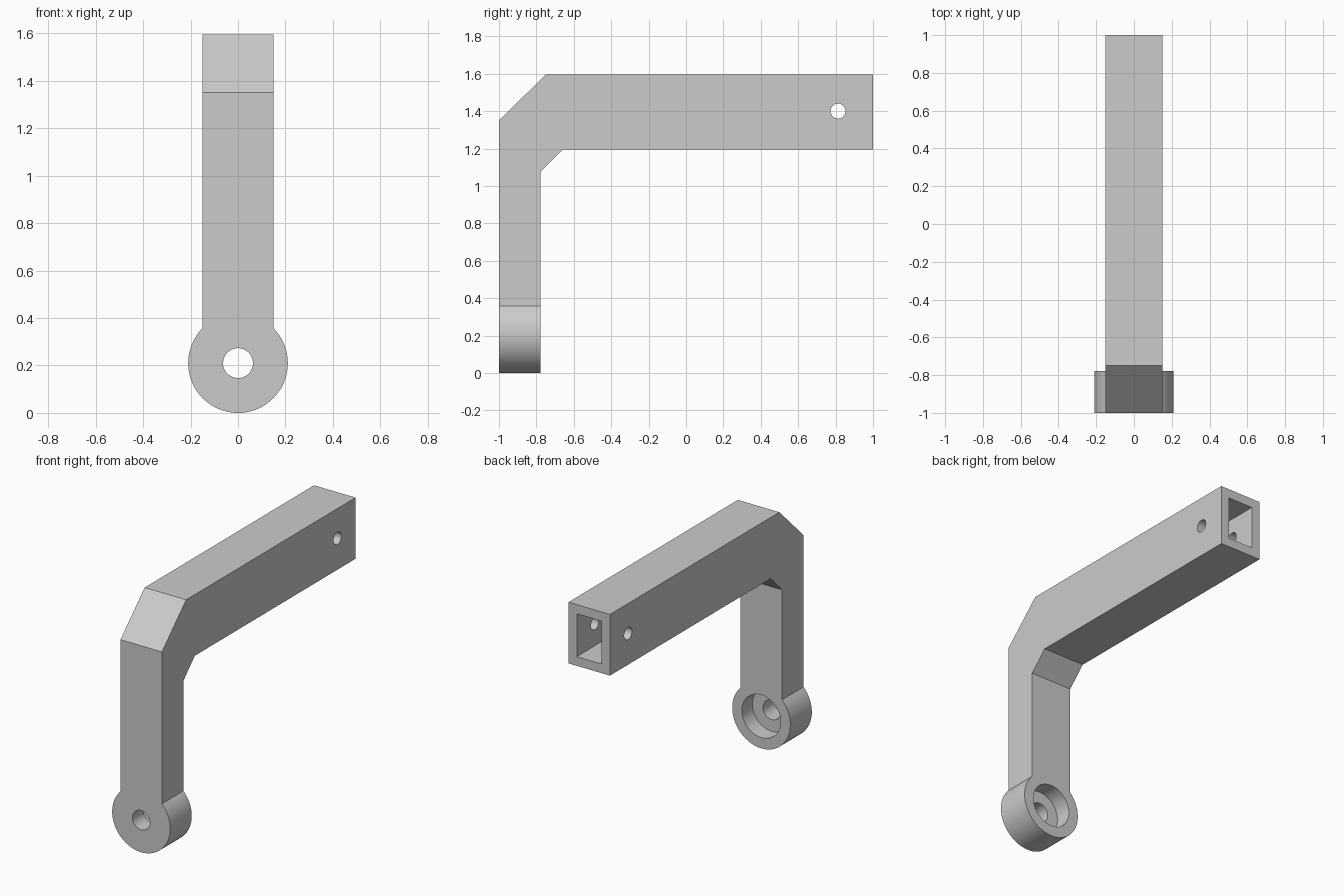
import bpy
import bmesh
import math
from mathutils import Vector, Matrix

if "Cube" in bpy.data.objects:
    bpy.data.objects.remove(bpy.data.objects["Cube"], do_unlink=True)

WIDTH = 0.3
FRONT, BACK, LEG_BACK = -1.0, 1.0, -0.778
EYE_R = 0.21

grey = bpy.data.materials.new("plain grey")
grey.use_nodes = True
colour = (0.6, 0.6, 0.6, 1)
grey.diffuse_color = colour
grey.node_tree.nodes["Principled BSDF"].inputs["Base Color"].default_value = colour


def add_object(name, bm):
    bmesh.ops.recalc_face_normals(bm, faces=bm.faces)
    mesh = bpy.data.meshes.new(name)
    bm.to_mesh(mesh)
    bm.free()
    mesh.materials.append(grey)
    obj = bpy.data.objects.new(name, mesh)
    bpy.context.collection.objects.link(obj)
    return obj


def extrude(name, points, direction):
    """Solid made by sweeping a closed outline along a direction."""
    bm = bmesh.new()
    face = bm.faces.new([bm.verts.new(p) for p in points])
    swept = bmesh.ops.extrude_face_region(bm, geom=[face], use_keep_orig=True)
    verts = [v for v in swept["geom"] if isinstance(v, bmesh.types.BMVert)]
    bmesh.ops.translate(bm, verts=verts, vec=direction)
    return add_object(name, bm)


def cylinder(name, centre, radius, length, axis):
    bm = bmesh.new()
    turn = Vector((0, 0, 1)).rotation_difference(Vector(axis)).to_matrix().to_4x4()
    bmesh.ops.create_cone(bm, cap_ends=True, segments=64, radius1=radius, radius2=radius,
                          depth=length, matrix=Matrix.Translation(centre) @ turn)
    return add_object(name, bm)


def box(name, centre, size):
    bm = bmesh.new()
    bmesh.ops.create_cube(bm, size=1, matrix=Matrix.Translation(centre) @ Matrix.Diagonal((*size, 1)))
    return add_object(name, bm)


def cut(obj, cutter):
    """Subtract the cutter, then discard it."""
    cutter.hide_render = True
    mod = obj.modifiers.new("cut", "BOOLEAN")
    mod.operation, mod.solver, mod.object = "DIFFERENCE", "EXACT", cutter
    bpy.ops.object.select_all(action="DESELECT")
    bpy.context.view_layer.objects.active = obj
    obj.select_set(True)
    bpy.ops.object.modifier_apply(modifier=mod.name)
    bpy.data.objects.remove(cutter, do_unlink=True)


# Bent arm: upright leg, chamfered elbow and long horizontal tube
half = WIDTH / 2
chord = math.sqrt(EYE_R ** 2 - half ** 2)
leg_bottom = EYE_R + chord
profile = [(FRONT, leg_bottom), (FRONT, 1.35), (-0.75, 1.595), (BACK, 1.595),
           (BACK, 1.195), (-0.66, 1.195), (LEG_BACK, 1.077), (LEG_BACK, leg_bottom)]
arm = extrude("bent_arm", [(-half, y, z) for y, z in profile], (WIDTH, 0, 0))

# Rectangular socket in the rear end and the cross pin hole
cut(arm, box("socket_cutter", (0, BACK - 0.15, 1.395), (0.18, 0.5, 0.28)))
cut(arm, cylinder("pin_cutter", (0, 0.813, 1.4), 0.04, 1, (1, 0, 0)))

# Round eye at the foot, flattened where it meets the leg
start = math.atan2(chord, half)
sweep = math.pi + 2 * start
steps = 72
angles = [start - sweep * i / steps for i in range(steps + 1)]
rim = [(EYE_R * math.cos(a), FRONT, EYE_R + EYE_R * math.sin(a)) for a in angles]
eye = extrude("pivot_eye", rim, (0, LEG_BACK - FRONT, 0))

# Through hole and wider recess from behind
cut(eye, cylinder("hole_cutter", (0, FRONT, EYE_R), 0.063, 1, (0, 1, 0)))
cut(eye, cylinder("recess_cutter", (0, LEG_BACK, EYE_R), 0.14, 0.216, (0, 1, 0)))

for obj in (arm, eye):
    bpy.ops.object.select_all(action="DESELECT")
    bpy.context.view_layer.objects.active = obj
    obj.select_set(True)
    bpy.ops.object.shade_smooth_by_angle(angle=math.radians(30))
